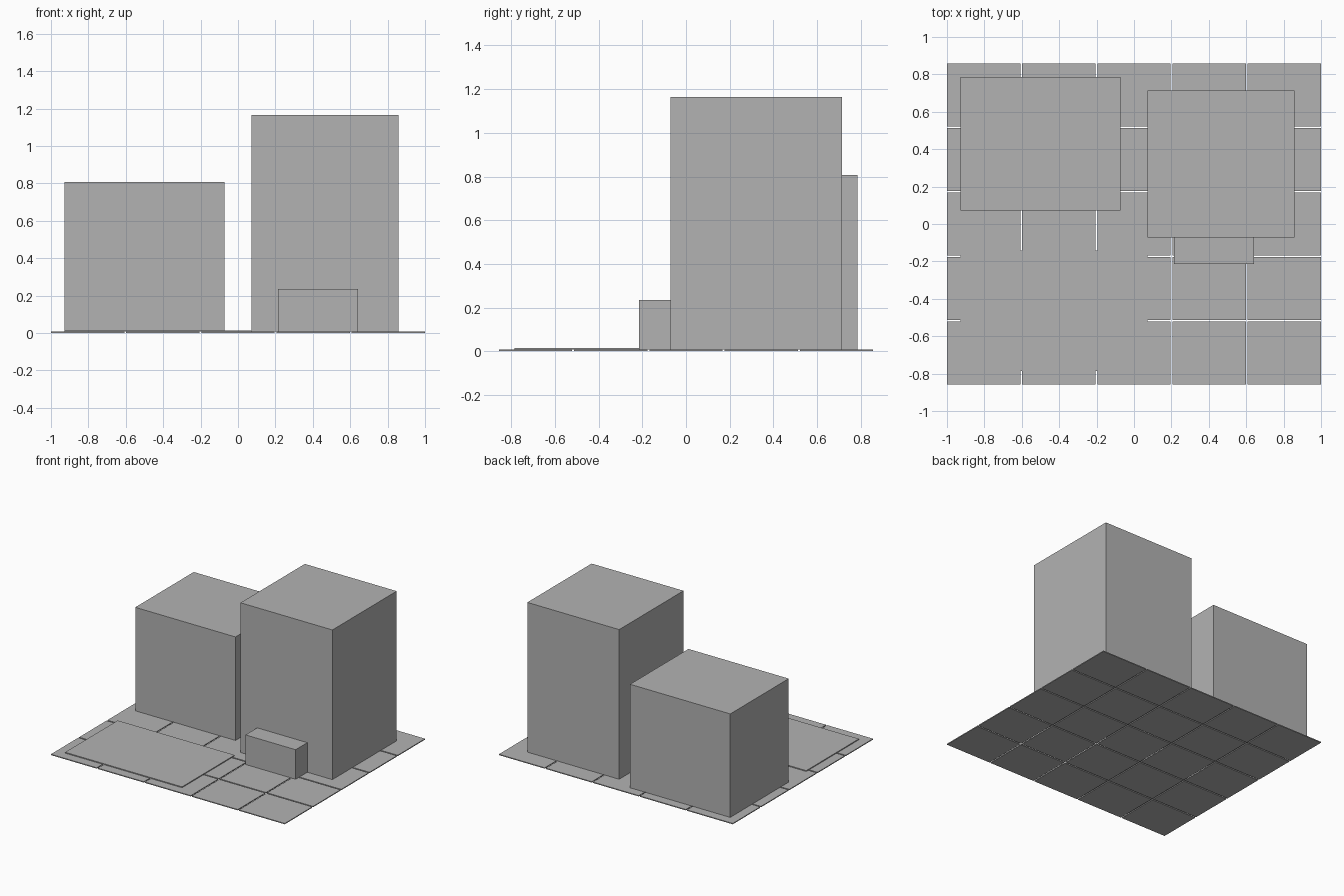
import bpy

if "Cube" in bpy.data.objects:
    bpy.data.objects.remove(bpy.data.objects["Cube"])

U = 1 / 14          # plan module
FLOOR = 0.007       # tile thickness
GAP = 0.01          # open joint between tiles

grey = bpy.data.materials.new("plain_grey")
grey.diffuse_color = (0.45, 0.45, 0.45, 1)
grey.use_nodes = True
grey.node_tree.nodes["Principled BSDF"].inputs["Base Color"].default_value = grey.diffuse_color


def box(name, x0, x1, y0, y1, z0, z1):
    """Axis-aligned block given by its limits."""
    bpy.ops.mesh.primitive_cube_add(
        size=1, location=((x0 + x1) / 2, (y0 + y1) / 2, (z0 + z1) / 2))
    ob = bpy.context.object
    ob.name = name
    ob.scale = (x1 - x0, y1 - y0, z1 - z0)
    bpy.ops.object.transform_apply(location=False, rotation=False, scale=True)
    ob.data.materials.append(grey)
    return ob


# Paving: 5 x 5 tiles with open joints
px, py = (28 * U + GAP) / 5, (24 * U + GAP) / 5
for i in range(5):
    for j in range(5):
        x, y = -14 * U + i * px, -12 * U + j * py
        box(f"floor_tile_{i}_{j}", x, x + px - GAP, y, y + py - GAP, 0, FLOOR)

# Buildings, entrance block and thin forecourt slab resting on the tiles
parts = {
    "low_building": (-13, -1, 1, 11, 11.2),
    "tall_building": (1, 12, -1, 10, 16.2),
    "entrance_block": (3, 9, -3, -1, 3.2),
    "forecourt_slab": (-13, 1, -11, -2, 0.1),
}
for name, (x0, x1, y0, y1, h) in parts.items():
    box(name, x0 * U, x1 * U, y0 * U, y1 * U, FLOOR, FLOOR + h * U)
